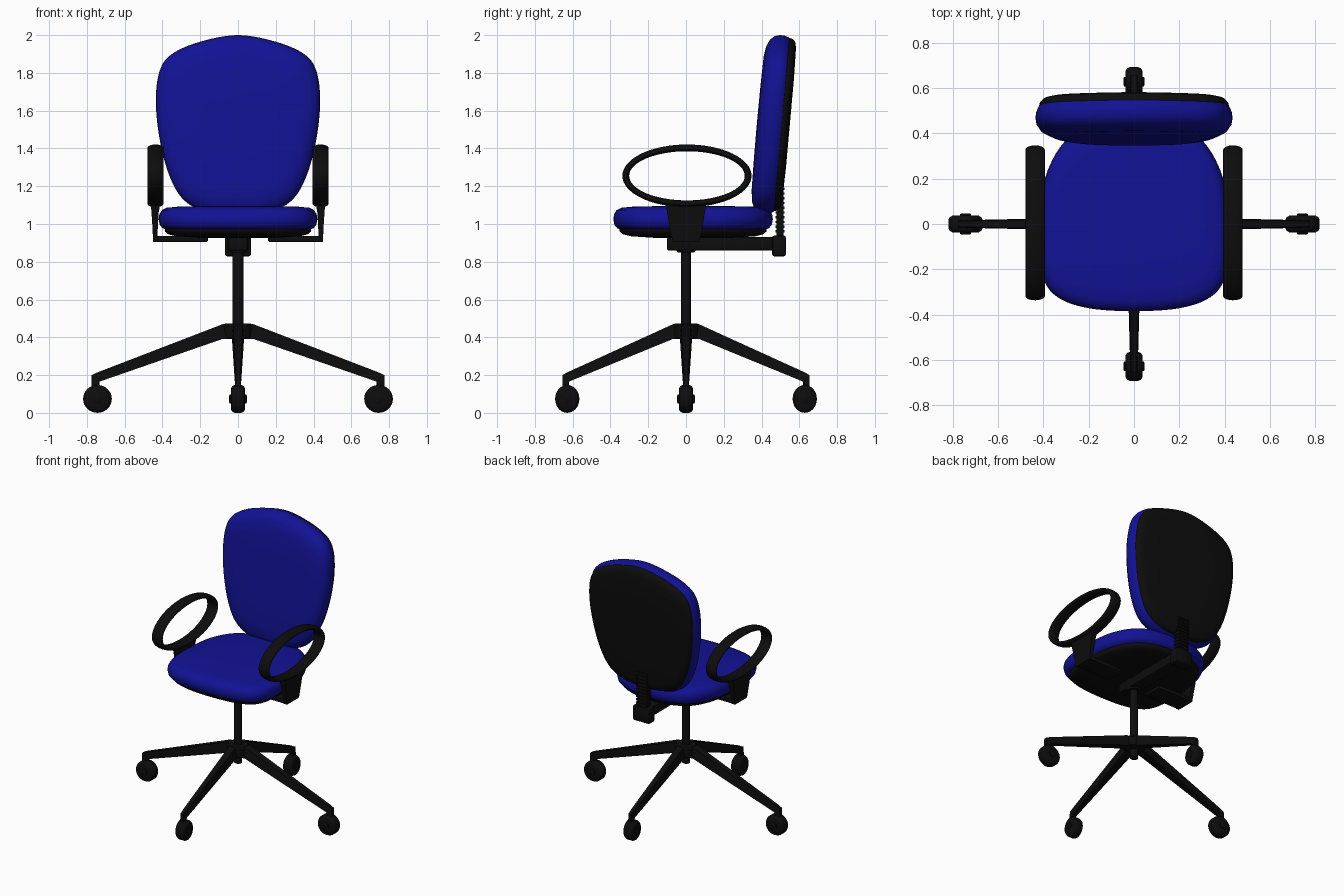
import bpy, bmesh, math
from mathutils import Vector, Matrix

if "Cube" in bpy.data.objects:
    bpy.data.objects.remove(bpy.data.objects["Cube"])


def material(name, rgb):
    m = bpy.data.materials.new(name)
    m.diffuse_color = (*rgb, 1)
    m.use_nodes = True
    m.node_tree.nodes["Principled BSDF"].inputs["Base Color"].default_value = m.diffuse_color
    return m


BLUE = material("blue_fabric", (0.006, 0.006, 0.3))
BLACK = material("black_plastic", (0.004, 0.004, 0.004))


def finish(name, bm, mat=BLACK, angle=40):
    bmesh.ops.recalc_face_normals(bm, faces=bm.faces)
    me = bpy.data.meshes.new(name)
    bm.to_mesh(me)
    bm.free()
    ob = bpy.data.objects.new(name, me)
    bpy.context.collection.objects.link(ob)
    me.materials.append(mat)
    bpy.ops.object.select_all(action='DESELECT')
    ob.select_set(True)
    bpy.context.view_layer.objects.active = ob
    bpy.ops.object.shade_smooth_by_angle(angle=math.radians(angle))
    return ob


def loft(name, rings, mat=BLACK, closed=False, angle=40):
    bm = bmesh.new()
    vs = [[bm.verts.new(p) for p in r] for r in rings]
    n = len(vs[0])
    pairs = list(zip(vs, vs[1:])) + ([(vs[-1], vs[0])] if closed else [])
    for a, b in pairs:
        for i in range(n):
            j = (i + 1) % n
            bm.faces.new((a[i], a[j], b[j], b[i]))
    if not closed:
        bm.faces.new(vs[0])
        bm.faces.new(vs[-1])
    return finish(name, bm, mat, angle)


def box(name, lo, hi, bevel=0.008):
    lo, hi = Vector(lo), Vector(hi)
    bm = bmesh.new()
    bmesh.ops.create_cube(bm, size=1, matrix=Matrix.Translation((lo + hi) / 2)
                          @ Matrix.Diagonal((*(hi - lo), 1)))
    if bevel:
        bmesh.ops.bevel(bm, geom=bm.edges[:], offset=bevel, segments=2, affect='EDGES', profile=0.5)
    return finish(name, bm)


def lathe(name, profile, place, n=32):
    """Rings of (radius, height) about an axis; place maps (u, v, h) to space."""
    return loft(name, [[place(r * math.cos(t), r * math.sin(t), h)
                        for t in (2 * math.pi * i / n for i in range(n))]
                       for r, h in profile])


def outline(half, steps=6):
    """Smooth closed loop from the right half of a symmetric outline."""
    pts = [Vector(p) for p in half + [(-x, y) for x, y in half[-2:0:-1]]]
    out, n = [], len(pts)
    for i in range(n):
        a, b, c, d = (pts[(i + k) % n] for k in (-1, 0, 1, 2))
        for s in range(steps):
            t = s / steps
            out.append(0.5 * (2 * b + (c - a) * t + (2 * a - 5 * b + 4 * c - d) * t * t
                              + (3 * b - a - 3 * c + d) * t ** 3))
    return out


def pad(name, loop, centre, layers, place, mat):
    return loft(name, [[place(p.x * s, centre + (p.y - centre) * s, h) for p in loop]
                       for s, h in layers], mat, angle=60)


# Seat cushion and pan
seat = outline([(0, -.385), (.2, -.372), (.335, -.325), (.4, -.24), (.42, -.08), (.41, .1),
                (.38, .24), (.3, .37), (.17, .44), (0, .46)])
flat = lambda x, y, h: (x, y, h)
pad("seat_cushion", seat, 0.04,
    [(.05, .965), (.6, .965), (.88, .967), (.95, .977), (.985, .995), (1, 1.025), (.99, 1.052),
     (.96, 1.073), (.9, 1.086), (.75, 1.092), (.4, 1.095), (.05, 1.095)], flat, BLUE)
pad("seat_pan", seat, 0.04,
    [(.05, .925), (.5, .927), (.78, .935), (.88, .946), (.92, .96), (.92, .98), (.05, .985)],
    flat, BLACK)

# Backrest cushion and shell, leaning back
back = outline([(0, 2.0), (.2, 1.965), (.35, 1.9), (.415, 1.81), (.435, 1.65), (.415, 1.45),
                (.365, 1.26), (.29, 1.13), (.17, 1.065), (0, 1.05)])
lean = lambda x, z, h: (x, .505 + .09 * (z - 1.53) + h, z)
pad("back_cushion", back, 1.55,
    [(.05, -.13), (.4, -.129), (.75, -.126), (.87, -.117), (.95, -.1), (.99, -.075), (1, -.05),
     (.995, -.025), (.97, 0), (.94, .01), (.05, .012)], lean, BLUE)
pad("back_shell", back, 1.55,
    [(.05, -.02), (.96, -.02), (.965, .005), (.955, .02), (.92, .034), (.85, .041), (.5, .045),
     (.05, .045)], lean, BLACK)

# Back support: bar, joint block and ribbed upright
box("support_bar", (-.05, -.1, .86), (.05, .5, .93))
box("joint_block", (-.07, .455, .828), (.07, .53, .94), .015)
box("upright", (-.04, .48, .9), (.04, .515, 1.24))
for i in range(10):
    z = .955 + i * .025
    box(f"upright_rib_{i}", (-.045, .473, z), (.045, .522, z + .012), 0)

# Column, hub and mechanism housing
lathe("column", [(.022, .33), (.029, .335), (.029, .9)], lambda u, v, h: (u, v * .9, h))
lathe("hub", [(.05, .39), (.075, .4), (.08, .46), (.07, .472)], lambda u, v, h: (u, v * .85, h))
lathe("column_collar", [(.045, .85), (.055, .87), (.055, .93)], flat)

# Armrests
for side, label in ((-1, "left"), (1, "right")):
    rings = []
    for i in range(64):
        a = 2 * math.pi * i / 64
        ring = []
        for k in range(16):
            b = 2 * math.pi * k / 16
            d = .018 * math.cos(b)
            x = .437 + .043 * math.sin(b)
            ring.append((side * x, .005 + (.324 + d) * math.cos(a), 1.255 + (.148 + d) * math.sin(a)))
        rings.append(ring)
    loft(f"{label}_arm_ring", rings, closed=True, angle=60)
    plate = [[(side * x, y, z) for x, y in ((x0, -w), (x1, -w), (x1, w), (x0, w))]
             for z, w, x0, x1 in ((.905, .07, .425, .45), (.97, .085, .425, .452),
                                  (1.06, .1, .42, .458), (1.115, .108, .41, .462))]
    loft(f"{label}_arm_plate", plate, angle=25)
    xs = sorted((side * .16, side * .45))
    box(f"{label}_arm_bar", (xs[0], -.07, .905), (xs[1], .07, .937), .006)

# Four tapered legs with casters
for k, label in enumerate(("right", "back", "left", "front")):
    along_x = k % 2 == 0
    f = 1 if along_x else .845
    rot = Matrix.Rotation(k * math.pi / 2, 3, 'Z')
    put = lambda r, w, z: rot @ Vector((r * f, w, z))
    loft(f"{label}_leg",
         [[put(r, -w, zb), put(r, w, zb), put(r, w * .8, zt), put(r, -w * .8, zt)]
          for r, zt, zb, w in ((.0, .47, .39, .032), (.08, .47, .392, .032),
                               (.735, .218, .165, .017), (.745, .214, .14, .016),
                               (.775, .2, .14, .015))], angle=25)
    wheel = lambda u, v, h: put(.744 + u, h, .074 + v * .97)
    lathe(f"{label}_caster_wheel",
          [(.02, -.037), (.058, -.037), (.07, -.03), (.076, -.018), (.076, .018), (.07, .03),
           (.058, .037), (.02, .037)], wheel)
    lathe(f"{label}_caster_axle", [(.018, -.047), (.025, -.043), (.025, .043), (.018, .047)], wheel, 20)
    lathe(f"{label}_caster_stem", [(.016, .09), (.016, .19)],
          lambda u, v, h: put(.75 + u, v, h), 16)
